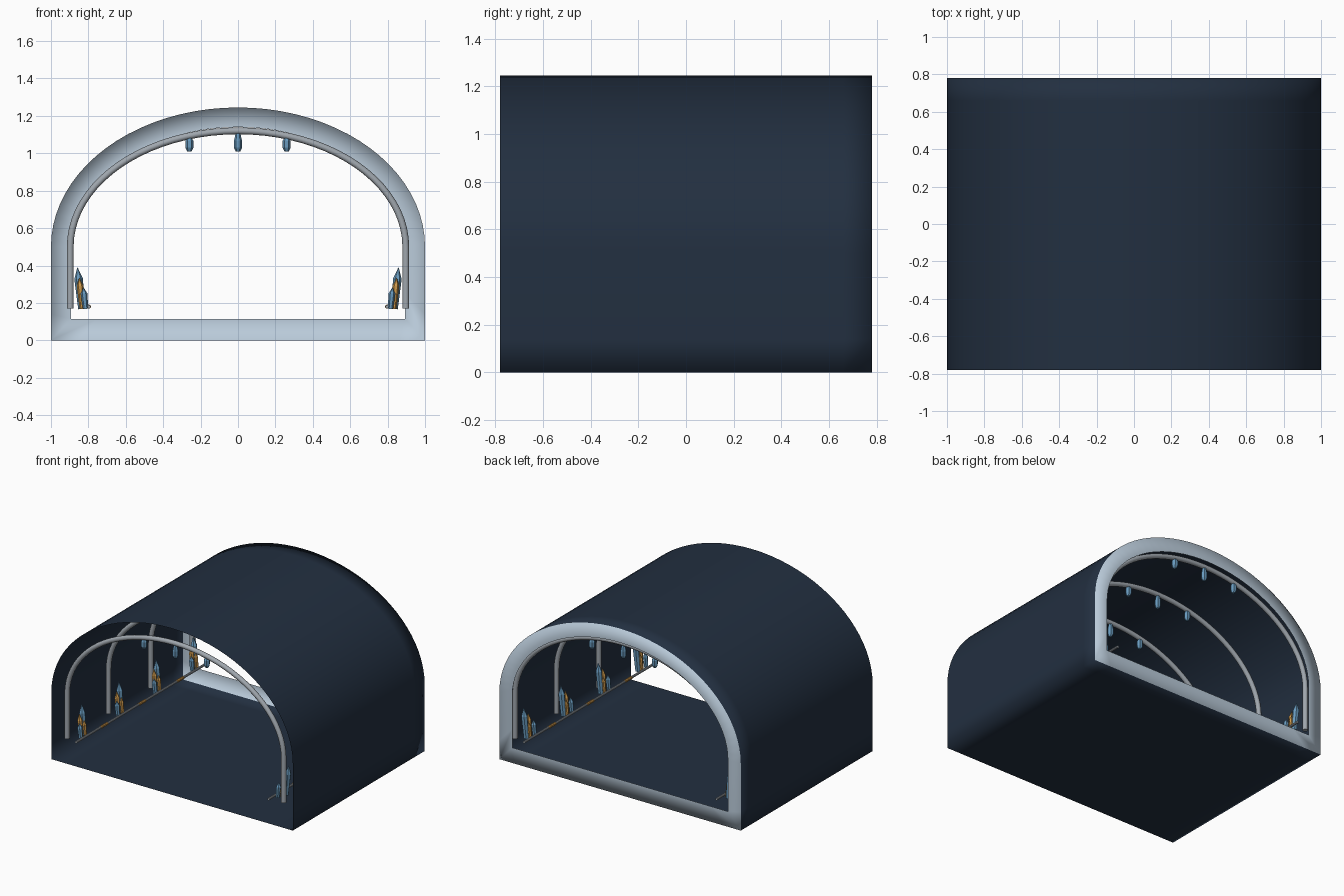
import bpy, bmesh, math
from mathutils import Matrix, Vector

cube = bpy.data.objects.get("Cube")
if cube:
    bpy.data.objects.remove(cube, do_unlink=True)


def material(name, rgb):
    linear = [((c / 255 + 0.055) / 1.055) ** 2.4 for c in rgb] + [1]
    m = bpy.data.materials.new(name)
    m.use_nodes = True
    m.diffuse_color = linear
    m.node_tree.nodes["Principled BSDF"].inputs["Base Color"].default_value = linear
    return m


NAVY = material("dark navy", (34, 47, 64))
PALE = material("pale steel blue", (186, 203, 218))
GREY = material("metal grey", (160, 167, 174))
BLUE = material("crystal blue", (104, 154, 190))
GOLD = material("crystal gold", (208, 154, 76))

HALF_LENGTH = 0.78
SPRING = 0.5          # height where walls turn into the vault
RIB_YS = (-0.74, -0.25, 0.25, 0.74)
CLUSTER_YS = (-0.66, -0.22, 0.22, 0.66)


def arch(width, top, steps=40):
    """Half-ellipse from the +x springing over to the -x springing."""
    angles = [math.pi * i / steps for i in range(steps + 1)]
    return [(width * math.cos(a), SPRING + (top - SPRING) * math.sin(a)) for a in angles]


def closed_profile(width, base, top):
    """Vault, both walls and the floor, going round once."""
    knee = base + 0.14
    inset = width - 0.14
    return ([(width, base), (width, knee)] + arch(width, top)
            + [(-width, knee), (-width, base), (-inset, base), (inset, base)])


def add_mesh(name, bm, mats, smooth=False):
    mesh = bpy.data.meshes.new(name)
    bm.to_mesh(mesh)
    bm.free()
    for m in mats:
        mesh.materials.append(m)
    for p in mesh.polygons:
        p.use_smooth = smooth
    ob = bpy.data.objects.new(name, mesh)
    bpy.context.collection.objects.link(ob)
    return ob


def lathe(name, profile, sides, mat, matrix, smooth=False):
    """Turn (radius, height) points around z; radius 0 makes a tip."""
    bm = bmesh.new()
    rings = []
    for r, z in profile:
        count = sides if r else 1
        rings.append([bm.verts.new((r * math.cos(math.tau * i / sides),
                                    r * math.sin(math.tau * i / sides), z))
                      for i in range(count)])
    for low, high in zip(rings, rings[1:]):
        for i in range(sides):
            j = (i + 1) % sides
            if len(high) == 1:
                bm.faces.new((low[i], low[j], high[0]))
            else:
                bm.faces.new((low[i], low[j], high[j], high[i]))
    bm.faces.new(rings[0][::-1])
    if len(rings[-1]) > 1:
        bm.faces.new(rings[-1])
    bm.transform(matrix)
    return add_mesh(name, bm, [mat], smooth)


# Thin tunnel skin with a pale rim closing inward at the back end
outer = closed_profile(1.0, 0.0, 1.245)
inner = closed_profile(0.893, 0.115, 1.14)
bm = bmesh.new()
rings = [[bm.verts.new((x, y, z)) for x, z in outer]
         for y in (-HALF_LENGTH, -0.66, 0.66, HALF_LENGTH)]
rings.append([bm.verts.new((x, HALF_LENGTH, z)) for x, z in inner])
for k, (a, b) in enumerate(zip(rings, rings[1:])):
    for i in range(len(a)):
        j = (i + 1) % len(a)
        face = bm.faces.new((a[i], b[i], b[j], a[j]))
        face.material_index = int(k == len(rings) - 2)
add_mesh("tunnel_shell", bm, [NAVY, PALE], smooth=True)

# Arched support ribs
for n, y in enumerate(RIB_YS, 1):
    curve = bpy.data.curves.new(f"rib_{n}", "CURVE")
    curve.dimensions = "3D"
    curve.bevel_depth = 0.018
    curve.bevel_resolution = 3
    curve.use_fill_caps = True
    path = [(0.897, 0.17)] + arch(0.897, 1.12) + [(-0.897, 0.17)]
    spline = curve.splines.new("POLY")
    spline.points.add(len(path) - 1)
    for point, (x, z) in zip(spline.points, path):
        point.co = (x, y, z, 1)
    spline.use_smooth = True
    curve.materials.append(GREY)
    bpy.context.collection.objects.link(bpy.data.objects.new(f"rib_{n}", curve))

    # Three hanging lamps under each rib
    for label, x in (("left", 0.26), ("middle", 0), ("right", -0.26)):
        top = SPRING + 0.61 * math.sqrt(1 - (x / 0.897) ** 2)
        lathe(f"lamp_{n}_{label}",
              [(0.012, 1.01), (0.022, 1.03), (0.022, 1.065), (0.012, top)],
              6, BLUE, Matrix.Translation((x, y, 0)))

# Crystals: name, colour, radius, height, distance from middle, offset along tunnel
CRYSTALS = (
    ("tall", BLUE, 0.023, 0.225, 0.836, 0.035),
    ("gold", GOLD, 0.018, 0.17, 0.832, -0.005),
    ("small_gold", GOLD, 0.014, 0.12, 0.815, 0.02),
    ("short", BLUE, 0.018, 0.115, 0.815, -0.035),
)

for side, s in (("left", 1), ("right", -1)):
    # Leaning crystal clusters along the wall
    for n, y in enumerate(CLUSTER_YS, 1):
        for label, mat, r, h, x, dy in CRYSTALS:
            place = (Matrix.Translation((s * x, y + dy, 0.168))
                     @ Matrix.Rotation(s * 0.1, 4, "Y"))
            lathe(f"crystal_{side}_{n}_{label}",
                  [(r * 0.8, 0), (r, h * 0.72), (0, h)], 6, mat, place)

    # Low rail with gold sleeves
    along = Matrix.Rotation(-math.pi / 2, 4, "X")
    lathe(f"rail_{side}", [(0.009, -HALF_LENGTH), (0.009, HALF_LENGTH)], 10, GREY,
          Matrix.Translation((s * 0.797, 0, 0.18)) @ along)
    for n, y in enumerate((-0.45, 0, 0.45), 1):
        lathe(f"sleeve_{side}_{n}", [(0.011, -0.04), (0.011, 0.04)], 10, GOLD,
              Matrix.Translation((s * 0.797, y, 0.18)) @ along)
